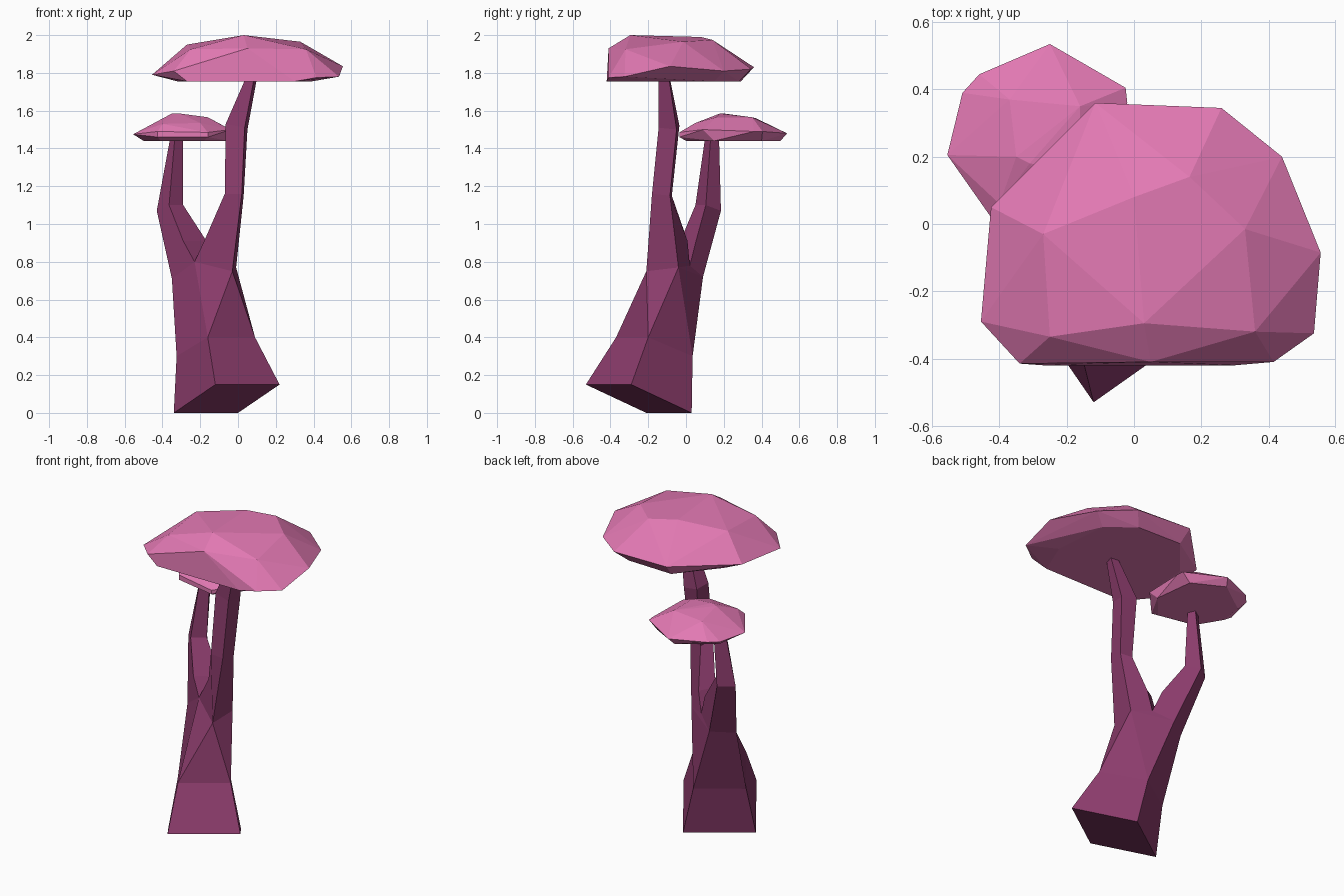
import bpy, bmesh


def material(name, color):
    m = bpy.data.materials.new(name)
    m.diffuse_color = color
    return m


def finish(bm, name, mat):
    bmesh.ops.recalc_face_normals(bm, faces=bm.faces)
    mesh = bpy.data.meshes.new(name)
    bm.to_mesh(mesh)
    bm.free()
    mesh.materials.append(mat)
    ob = bpy.data.objects.new(name, mesh)
    bpy.context.collection.objects.link(ob)
    return ob


stem_mat = material("stem_plum", (0.26, 0.045, 0.15, 1))
cap_mat = material("cap_pink", (0.76, 0.19, 0.45, 1))

# Forked stem: square rings, tilted foot
bm = bmesh.new()


def ring(*pts):
    return [bm.verts.new(p) for p in pts]


def bridge(a, b):
    for i in range(4):
        j = (i + 1) % 4
        bm.faces.new((a[i], a[j], b[j], b[i]))


foot = ring((-.12, -.53, .15), (.22, -.29, .15), (0, .03, 0), (-.34, -.21, 0))
waist = ring((-.16, -.37, .4), (.09, -.2, .4), (-.075, .035, .3), (-.325, -.135, .3))
bm.faces.new(foot)
bridge(foot, waist)
q1, q2, q3, q4 = waist

# Fork shoulders (a = tall side, b = short side, m/n = crotch)
a1, a2, b1, b2 = ring((-.03, -.21, .75), (-.01, -.04, .77), (-.225, .09, .72), (-.35, -.003, .71))
m, n = ring((-.12, .02, .78), (-.23, -.06, .8), )
e, f = ring((-.093, .008, .91), (-.17, -.05, .93))
d, c = ring((-.167, .053, .91), (-.29, -.03, .91))

# Tall stem rings and short stem rings
tall = [ring((-.07, -.17, 1.16), (.02, -.18, 1.16), (.03, -.085, 1.15), (-.05, -.075, 1.15)),
        ring((-.065, -.13, 1.53), (.035, -.145, 1.51), (.05, -.05, 1.5), (-.05, -.035, 1.52)),
        ring((.04, -.135, 1.77), (.085, -.145, 1.77), (.1, -.09, 1.77), (.05, -.085, 1.77))]
short = [ring((-.365, .05, 1.1), (-.29, .105, 1.1), (-.345, .185, 1.07), (-.43, .12, 1.07)),
         ring((-.335, .1, 1.45), (-.29, .13, 1.45), (-.31, .175, 1.45), (-.36, .14, 1.45))]
t1, t2, t3, t4 = tall[0]
s1, s2, s3, s4 = short[0]
for face in ((q1, q2, a1), (q2, a2, a1), (q2, q3, a2), (q3, b1, a2), (a2, b1, m),
             (q3, q4, b2, b1), (q4, q1, n, b2), (q1, a1, n),
             (n, a1, t2, t1, f), (m, e, t4, t3, a2), (n, f, e, m), (a1, a2, t3, t2), (e, f, t1, t4),
             (n, c, d, m), (c, s1, s2, d), (n, b2, s4, s1, c), (m, d, s2, s3, b1), (b2, b1, s3, s4)):
    bm.faces.new(face)
for stem in (tall, short):
    for lo, hi in zip(stem, stem[1:]):
        bridge(lo, hi)
    bm.faces.new(stem[-1])
finish(bm, "forked_stem", stem_mat)


# Faceted caps: hull over crown, rim and flat underside points
def cap(name, crown, rim, under, z_under):
    bm = bmesh.new()
    for p in crown + rim + [(x, y, z_under) for x, y in under]:
        bm.verts.new(p)
    res = bmesh.ops.convex_hull(bm, input=bm.verts)
    loose = [v for v in bm.verts if not v.link_faces]
    bmesh.ops.delete(bm, geom=loose, context='VERTS')
    bmesh.ops.dissolve_limit(bm, angle_limit=0.03, verts=bm.verts, edges=bm.edges)
    finish(bm, name, cap_mat)


cap("large_cap",
    [(.03, -.295, 2.0), (0, .08, 1.99), (.165, .14, 1.975), (.33, -.015, 1.965),
     (-.27, -.03, 1.95), (-.25, -.335, 1.925), (.36, -.32, 1.925), (.05, -.41, 1.93)],
    [(-.455, -.29, 1.79), (-.34, -.415, 1.81), (.415, -.41, 1.775), (.535, -.325, 1.78),
     (.555, -.085, 1.835), (.44, .2, 1.81), (.26, .345, 1.82), (-.115, .36, 1.83), (-.425, .05, 1.81)],
    [(-.27, -.42), (.3, -.42), (.39, -.2), (.36, .15), (.2, .28), (-.1, .29), (-.3, .05), (-.32, -.22)],
    1.755)
cap("small_cap",
    [(-.35, .2, 1.585), (-.31, .18, 1.585), (-.16, .35, 1.565), (-.37, .37, 1.56),
     (-.16, .16, 1.565), (-.4, .06, 1.53), (-.2, .05, 1.535)],
    [(-.555, .205, 1.475), (-.51, .39, 1.475), (-.46, .445, 1.48), (-.25, .535, 1.48),
     (-.025, .405, 1.49), (-.02, .36, 1.49), (-.04, .09, 1.5), (-.16, -.035, 1.485),
     (-.16, -.035, 1.46), (-.425, .02, 1.49), (-.425, .02, 1.46)],
    [(-.5, .2), (-.48, .35), (-.27, .5), (-.08, .4), (-.05, .15), (-.18, 0), (-.41, .05)],
    1.44)
